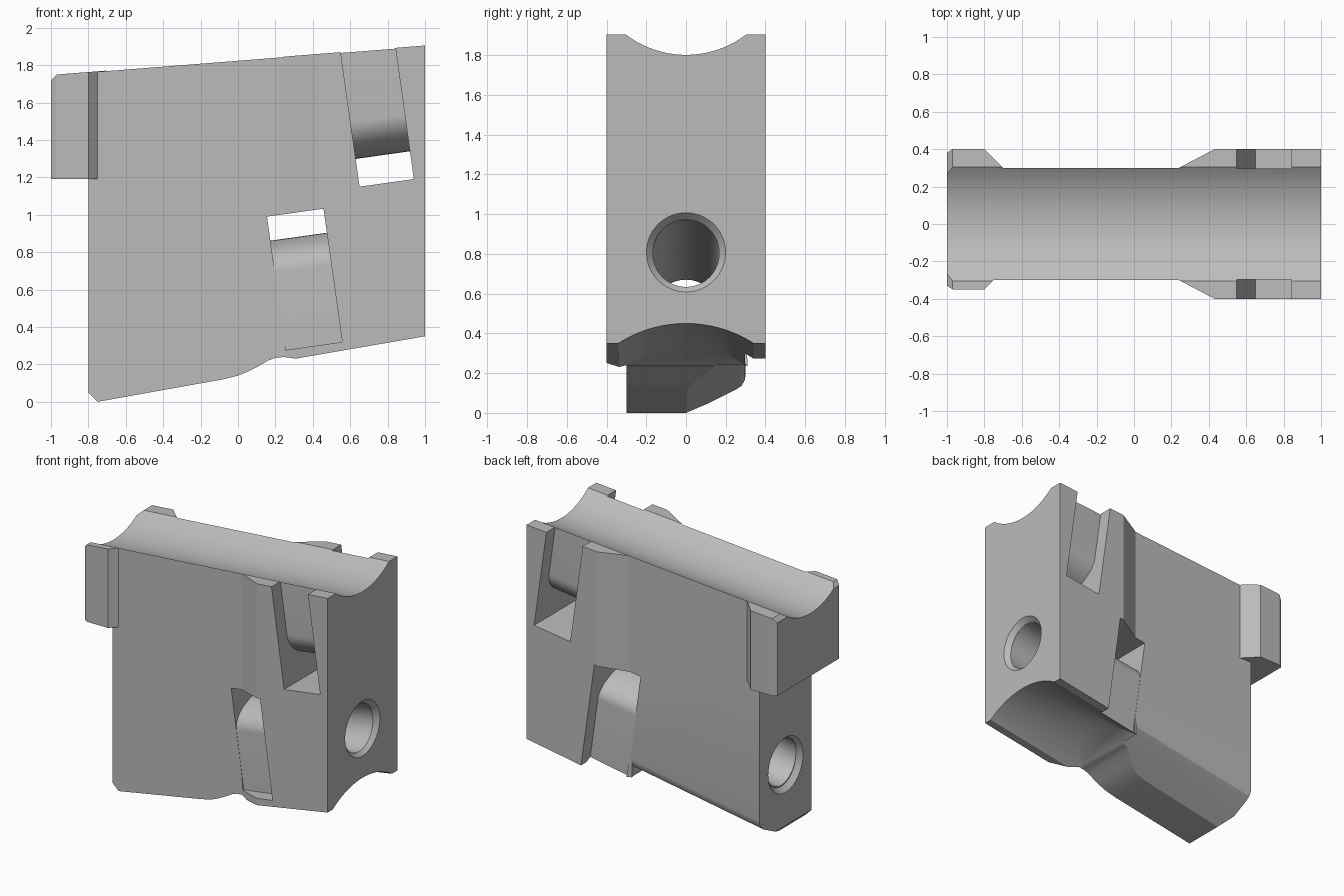
import bpy, bmesh
from math import sin, cos, tan, pi, radians
from mathutils import Vector

cube = bpy.data.objects.get("Cube")
if cube:
    bpy.data.objects.remove(cube)

X, Y, Z = Vector((1, 0, 0)), Vector((0, 1, 0)), Vector((0, 0, 1))
ZERO = Vector((0, 0, 0))


def tilted(deg):
    """Unit vectors along and across a slope in the XZ plane."""
    a = radians(deg)
    return Vector((cos(a), 0, sin(a))), Vector((-sin(a), 0, cos(a)))


def prism(name, pts, lo, hi, u, v, n, origin=ZERO, scale=1.0):
    """Extrude a 2D outline in the u/v plane along n; scale widens the hi end."""
    bm = bmesh.new()
    rings = [[bm.verts.new(origin + s * (p[0] * u + p[1] * v) + d * n) for p in pts]
             for d, s in ((lo, 1.0), (hi, scale))]
    bm.faces.new(rings[0])
    bm.faces.new(rings[1])
    for i in range(len(pts)):
        j = (i + 1) % len(pts)
        bm.faces.new((rings[0][i], rings[0][j], rings[1][j], rings[1][i]))
    bmesh.ops.recalc_face_normals(bm, faces=bm.faces)
    mesh = bpy.data.meshes.new(name)
    bm.to_mesh(mesh)
    bm.free()
    ob = bpy.data.objects.new(name, mesh)
    bpy.context.collection.objects.link(ob)
    return ob


def boolean(target, tool, operation="DIFFERENCE"):
    mod = target.modifiers.new("cut", "BOOLEAN")
    mod.operation, mod.object, mod.solver = operation, tool, "EXACT"
    bpy.context.view_layer.objects.active = target
    bpy.ops.object.modifier_apply(modifier=mod.name)
    bpy.data.objects.remove(tool)


def circle(r, count=64):
    return [(r * cos(2 * pi * i / count), r * sin(2 * pi * i / count)) for i in range(count)]


def top_z(x):
    return 1.826 + 0.0787 * x


# Body: side profile trimmed by the plan outline with flared cheeks
profile = [(-0.8, 0.05), (-0.75, 0), (-0.08, 0.12), (0, 0.14), (0.05, 0.16), (0.1, 0.185),
           (0.16, 0.22), (0.2, 0.235), (0.24, 0.238), (0.31, 0.231), (1, 0.35),
           (1, top_z(1)), (-0.8, top_z(-0.8))]
body = prism("clamp_body", profile, -0.6, 0.6, X, Z, Y)
half = [(-0.9, 0.3), (0.24, 0.3), (0.43, 0.4), (1.1, 0.4)]
plan = half + [(x, -y) for x, y in reversed(half)]
boolean(body, prism("plan_trim", plan, -1, 3, X, Y, Z), "INTERSECT")

# Foot: sloped and rounded underside on the back half
along, across = tilted(9.8)
foot_cut = [(-0.02, -0.01), (0.25, 0.125), (0.28, 0.145), (0.296, 0.175), (0.301, 0.21),
            (0.5, 0.21), (0.5, -0.4), (-0.02, -0.4)]
boolean(body, prism("foot_trim", foot_cut, -0.5, 0.99, Y, Z, along, Vector((-0.75, 0, 0))))

# End flange with a small lead-in chamfer
flange_plan = [(-1, 0.38), (-0.97, 0.4), (-0.8, 0.4), (-0.7, 0.299),
               (-0.7, -0.299), (-0.75, -0.299), (-0.8, -0.35), (-0.97, -0.35), (-1, -0.33)]
flange = prism("end_flange", flange_plan, 1, 2.2, X, Y, Z)
flange_side = [(-1, 1.19), (-0.6, 1.19), (-0.6, top_z(-0.6)), (-0.97, top_z(-0.97)), (-1, 1.72)]
boolean(flange, prism("flange_trim", flange_side, -0.6, 0.6, X, Z, Y), "INTERSECT")
boolean(body, flange, "UNION")

# Trough along the top
along, across = tilted(4.5)
boolean(body, prism("top_trough", circle(0.5, 96), -2.5, 0.5, Y, across, along,
                    Vector((1, 0, 2.303))))

# Arched groove under the nose, ending on a slope against the foot
slope = tan(radians(10))
along = Vector((1, 0, slope))
groove = prism("nose_groove", circle(0.63, 96), 0, 0.3, Y, Z, along, Vector((1, 0, -0.18)))
for vert in groove.data.vertices:
    if vert.co.x < 1.1:
        base = vert.co.z - slope * vert.co.x
        vert.co.x = (base - 0.12) / (0.55 - slope)
        vert.co.z = base + slope * vert.co.x
boolean(body, groove)

# Strap slots: cheek channels joined by a window around a rounded core
FLOOR = 0.298
along, across = tilted(8)


def core_arc(edge, bulge):
    return [(FLOOR * cos(pi * i / 32), edge + bulge * (sin(pi * i / 32) - 1)) for i in range(33)]


lower = [(-0.6, 0), (0.6, 0), (0.6, -1.3), (FLOOR, -1.3)] + core_arc(-0.13, 0.17)
lower += [(-FLOOR, -0.72), (-0.6, -0.72)]
boolean(body, prism("lower_slot", lower, 0, 0.305, Y, across, along, Vector((0.155, 0, 0.99))))

upper = [(-0.6, 0), (0.6, 0), (0.6, 1.2), (FLOOR, 1.2)] + core_arc(0.15, -0.2)
upper += [(-FLOOR, 1.2), (-0.6, 1.2)]
boolean(body, prism("upper_slot", upper, 0, 0.293, Y, across, along, Vector((0.65, 0, 1.15))))

# Sloping bore with countersunk ends
along, across = tilted(9.8)
boolean(body, prism("bore", circle(0.167), -2.2, 0.3, Y, across, along, Vector((1, 0, 0.808))))
for x, side in ((1, 1), (-0.8, -1)):
    mouth = Vector((x, 0, 0.808 + slope * (x - 1)))
    boolean(body, prism("countersink", circle(0.166), -0.035, 0.035, Y, Z, side * X, mouth, 1.4))

# Finish
grey = bpy.data.materials.new("plain_grey")
grey.use_nodes = True
colour = (0.5, 0.5, 0.5, 1)
grey.diffuse_color = colour
grey.node_tree.nodes["Principled BSDF"].inputs["Base Color"].default_value = colour
body.data.materials.clear()
body.data.materials.append(grey)
for face in body.data.polygons:
    face.material_index = 0
bpy.ops.object.select_all(action="DESELECT")
body.select_set(True)
bpy.context.view_layer.objects.active = body
bpy.ops.object.shade_smooth_by_angle(angle=radians(25))
